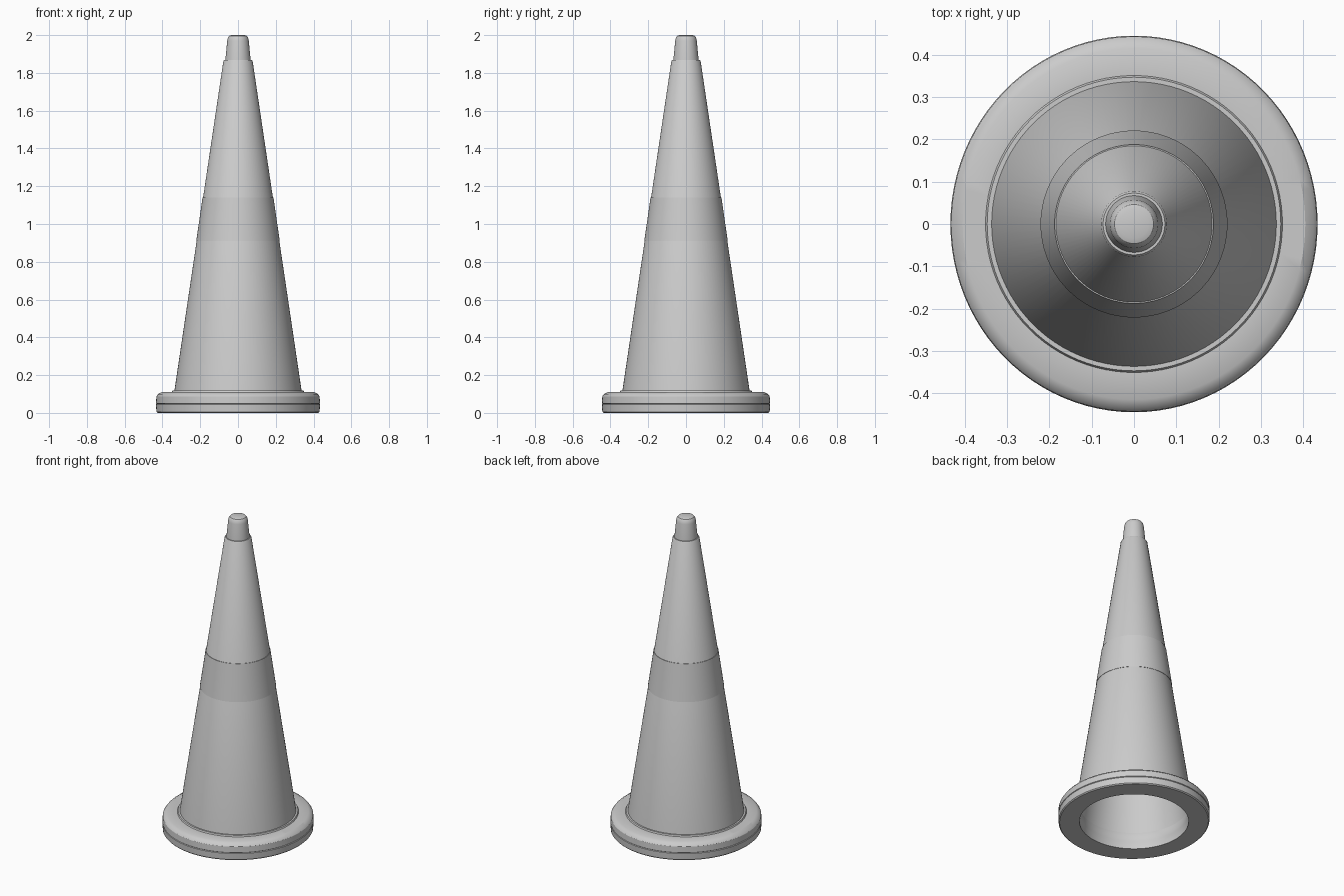
import bpy, bmesh, math

if "Cube" in bpy.data.objects:
    bpy.data.objects.remove(bpy.data.objects["Cube"])

SEGMENTS = 96


def lathe(name, profile, closed=False):
    """Spin points (radius_x, z[, radius_y]) around z; zero radius makes a pole."""
    bm = bmesh.new()
    rings = []
    for p in profile:
        rx, z, ry = p[0], p[1], p[-1] if len(p) == 3 else p[0]
        if rx == 0:
            rings.append([bm.verts.new((0, 0, z))] * SEGMENTS)
        else:
            rings.append([bm.verts.new((rx * math.cos(a), ry * math.sin(a), z))
                          for a in (2 * math.pi * i / SEGMENTS for i in range(SEGMENTS))])
    pairs = list(zip(rings, rings[1:]))
    if closed:
        pairs.append((rings[-1], rings[0]))
    for low, high in pairs:
        for i in range(SEGMENTS):
            j = (i + 1) % SEGMENTS
            bm.faces.new(dict.fromkeys((low[i], low[j], high[j], high[i])))
    bmesh.ops.recalc_face_normals(bm, faces=bm.faces)
    mesh = bpy.data.meshes.new(name)
    bm.to_mesh(mesh)
    bm.free()
    ob = bpy.data.objects.new(name, mesh)
    bpy.context.collection.objects.link(ob)
    bpy.ops.object.select_all(action='DESELECT')
    ob.select_set(True)
    bpy.context.view_layer.objects.active = ob
    bpy.ops.object.shade_smooth_by_angle(angle=math.radians(30))
    return ob


def cone_radius(z):
    return 0.337 - 0.1485 * (z - 0.115)


# Slightly oval base ring with a fine seam, chamfered rim and raised collar
lathe("base", [
    (0.316, 0.0), (0.426, 0.0, 0.437), (0.432, 0.006, 0.443),
    (0.434, 0.045, 0.445), (0.430, 0.048, 0.441), (0.434, 0.051, 0.445),
    (0.432, 0.088, 0.443), (0.424, 0.099, 0.435), (0.405, 0.11, 0.415),
    (0.351, 0.11), (0.347, 0.118), (0.320, 0.118),
    (0.312, 0.10), (0.312, 0.05), (0.316, 0.04)], closed=True)

# Hollow cone: outer wall, narrower rounded tip, then the inner wall
lathe("cone_body", [
    (cone_radius(0.10), 0.10), (cone_radius(1.862), 1.862),
    (0.073, 1.868), (0.067, 1.868), (0.057, 1.97), (0.053, 1.987),
    (0.046, 1.996), (0.034, 2.0), (0, 2.0)])
lathe("cone_inside", [
    (cone_radius(0.10), 0.10), (cone_radius(0.10) - 0.025, 0.10),
    (cone_radius(1.85) - 0.025, 1.85), (0.035, 1.97), (0, 1.97)])

# Thin sleeve around the middle
lathe("sleeve", [
    (cone_radius(0.91) - 0.002, 0.91), (cone_radius(0.91) + 0.002, 0.91),
    (cone_radius(1.14) + 0.003, 1.14), (cone_radius(1.14) - 0.002, 1.14)], closed=True)
